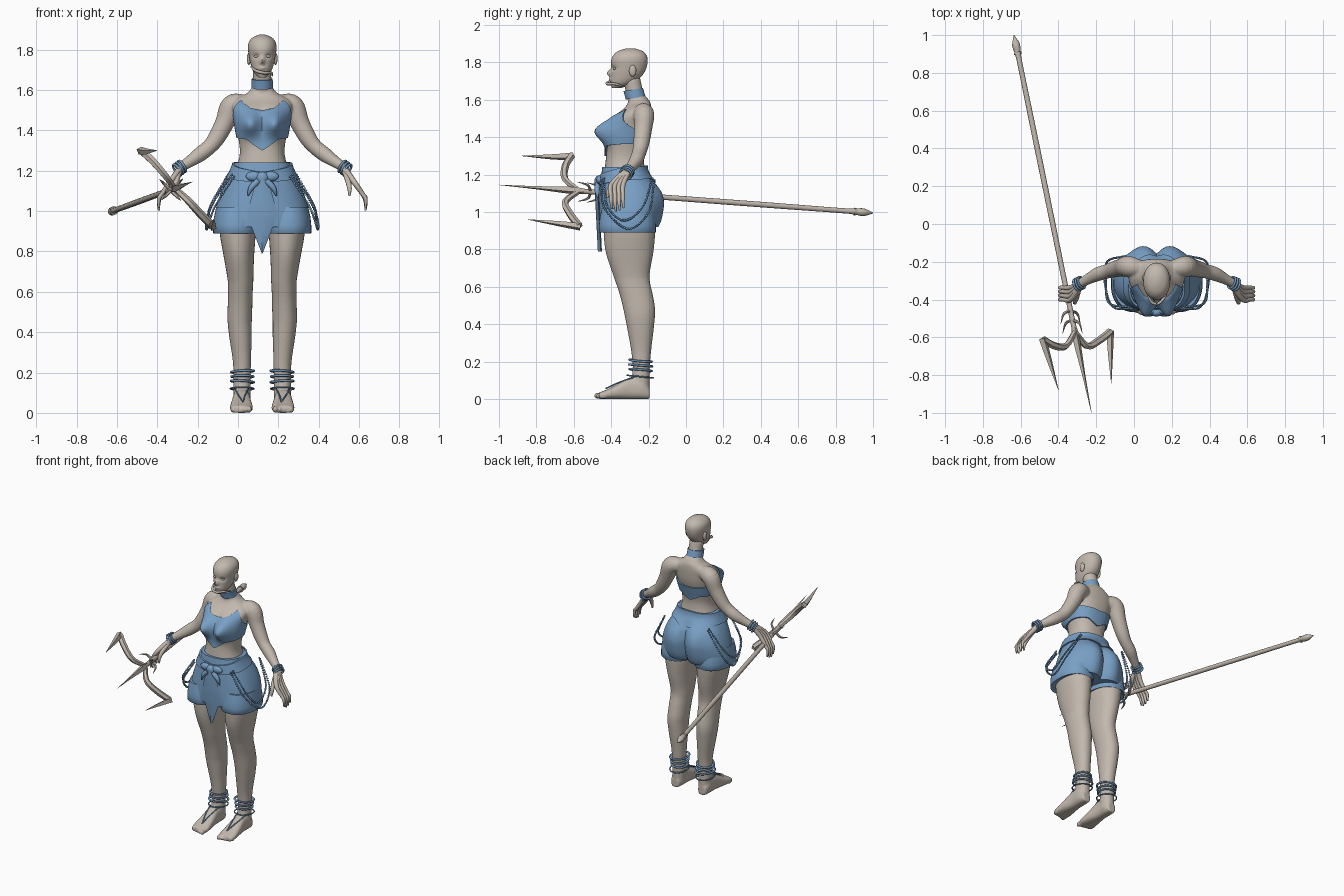
import bpy, bmesh, math
from mathutils import Vector, Matrix

if "Cube" in bpy.data.objects:
    bpy.data.objects.remove(bpy.data.objects["Cube"])

CX = 0.12          # the figure stands beside the origin
SIDES = (1, -1)


def material(name, r, g, b):
    m = bpy.data.materials.new(name)
    m.use_nodes = True
    m.diffuse_color = (r, g, b, 1)
    m.node_tree.nodes["Principled BSDF"].inputs["Base Color"].default_value = (r, g, b, 1)
    return m


SKIN = material("warm grey", .54, .48, .42)
BLUE = material("steel blue", .19, .35, .56)


# ---------- helpers ----------
def at(rows, k):
    """Smoothly interpolate table rows; the first column is the key."""
    last = len(rows) - 1
    k = min(max(k, rows[0][0]), rows[last][0])
    i = max(j for j in range(last) if rows[j][0] <= k)
    p, q = rows[i], rows[i + 1]
    h = q[0] - p[0]
    t = (k - p[0]) / h

    def slope(j, c):
        lo, hi = rows[max(j - 1, 0)], rows[min(j + 1, last)]
        return (hi[c] - lo[c]) / (hi[0] - lo[0])
    return [(1 + 2 * t) * (1 - t) ** 2 * p[c] + t * t * (3 - 2 * t) * q[c]
            + h * t * (1 - t) * ((1 - t) * slope(i, c) - t * slope(i + 1, c))
            for c in range(1, len(p))]


def linear(pairs, k):
    for (a, u), (b, v) in zip(pairs, pairs[1:]):
        if k <= b:
            return u + (v - u) * (k - a) / (b - a)
    return pairs[-1][1]


def loft(bm, rings, cap=True):
    vs = [[bm.verts.new(p) for p in r] for r in rings]
    n = len(vs[0])
    for r, s in zip(vs, vs[1:]):
        for j in range(n):
            bm.faces.new((r[j], r[(j + 1) % n], s[(j + 1) % n], s[j]))
    if cap:
        bm.faces.new(vs[0][::-1])
        bm.faces.new(vs[-1])


def tube(bm, pts, n=10, steps=5, side=1):
    """Round tube through (x, y, z, radius) points."""
    rows = [(i, side * p[0], *p[1:]) for i, p in enumerate(pts)]
    path = [at(rows, i / steps) for i in range((len(pts) - 1) * steps + 1)]
    c = [Vector(p[:3]) for p in path]
    u, rings = Vector((.3, .2, .9)), []
    for i, p in enumerate(path):
        t = (c[min(i + 1, len(c) - 1)] - c[max(i - 1, 0)]).normalized()
        u = (u - t * u.dot(t)).normalized()
        w = t.cross(u)
        rings.append([c[i] + p[3] * (u * math.cos(a) + w * math.sin(a)) for a in angles(n)])
    loft(bm, rings)


def ball(bm, loc, size, div=3):
    bmesh.ops.create_icosphere(bm, subdivisions=div, radius=1,
                               matrix=Matrix.Translation(loc) @ Matrix.Diagonal((*size, 1)))


def angles(n):
    return [2 * math.pi * j / n for j in range(n)]


def power(v, e):
    return math.copysign(abs(v) ** (2 / e), v)


def gauss(v, s):
    return math.exp(-(v / s) ** 2)


def finish(name, bm, mat, x=CX):
    bmesh.ops.recalc_face_normals(bm, faces=bm.faces)
    me = bpy.data.meshes.new(name)
    bm.to_mesh(me)
    bm.free()
    me.materials.append(mat)
    ob = bpy.data.objects.new(name, me)
    bpy.context.collection.objects.link(ob)
    ob.location.x = x
    bpy.ops.object.select_all(action='DESELECT')
    ob.select_set(True)
    bpy.context.view_layer.objects.active = ob
    bpy.ops.object.shade_smooth_by_angle(angle=math.radians(50))
    return ob


def section(rows, a, z, off=0, e=2.3):
    """Point on a body slice: rows hold z, half width, front y, back y."""
    hw, yf, yb = at(rows, z)
    return Vector(((hw + off) * power(math.cos(a), e),
                   (yf + yb) / 2 + ((yb - yf) / 2 + off) * power(math.sin(a), e), z))


def levels(lo, hi, n):
    return [lo + (hi - lo) * i / n for i in range(n + 1)]


def band(name, shape, top, bottom, off, n=72, rows=16):
    """Garment following a body shape between two edge height functions."""
    def ring(t, o):
        out = []
        for a in angles(n):
            d = abs(math.atan2(math.cos(a), -math.sin(a)))   # angle away from the front
            lo, hi = linear(bottom, d), linear(top, d)
            out.append(shape(a, lo + (hi - lo) * t, o))
        return out
    bm = bmesh.new()
    loft(bm, [ring(0, 0)] + [ring(t, off) for t in levels(0, 1, rows)] + [ring(1, 0)], False)
    return finish(name, bm, BLUE)


# ---------- body ----------
TORSO = [(1.18, .14, -.44, -.21), (1.27, .113, -.43, -.225), (1.32, .112, -.425, -.225),
         (1.4, .126, -.42, -.205), (1.46, .136, -.405, -.19), (1.52, .148, -.37, -.185),
         (1.555, .13, -.33, -.185), (1.585, .075, -.31, -.19), (1.62, .045, -.305, -.215)]
LEG = [(.03, .04, -.29, -.195), (.1, .042, -.29, -.195), (.18, .042, -.285, -.193),
       (.27, .046, -.295, -.185), (.38, .056, -.315, -.172), (.48, .061, -.335, -.165),
       (.56, .061, -.355, -.178), (.65, .063, -.385, -.195), (.78, .076, -.428, -.175),
       (.88, .088, -.44, -.165), (.98, .09, -.44, -.165)]
LEG_X = [(0, .1), (.25, .1), (.45, .112), (.65, .107), (.78, .116), (1, .128)]
FOOT = [(-.465, .05, .035), (-.43, .057, .048), (-.37, .052, .078), (-.3, .043, .115),
        (-.23, .041, .11), (-.195, .028, .06)]
ARM = [(.09, -.235, 1.535, .045), (.15, -.225, 1.52, .056), (.185, -.23, 1.44, .048),
       (.225, -.24, 1.365, .043), (.26, -.25, 1.32, .038), (.31, -.265, 1.28, .037),
       (.36, -.29, 1.245, .029), (.415, -.32, 1.21, .022)]


def torso(a, z, off=0):
    p = section(TORSO, a, z, off)
    front = max(0, -math.sin(a)) ** .5
    p.y -= front * .078 * gauss(abs(p.x) - .065, .05) * gauss(z - 1.435, .06)
    return p


body = bmesh.new()
loft(body, [[torso(a, z) for a in angles(64)] for z in levels(1.18, 1.62, 40)])
tube(body, [(0, -.245, 1.54, .05), (0, -.27, 1.62, .046), (0, -.29, 1.71, .045)], 24)
for s in SIDES:
    tube(body, ARM, 20, side=s)
    loft(body, [[section(LEG, a, z, 0, 2.1) + Vector((s * linear(LEG_X, z), 0, 0)) for a in angles(32)]
                for z in levels(.03, .98, 40)])
    foot = []
    for y in levels(-.465, -.195, 16):
        hw, h = at(FOOT, y)
        foot.append([(s * .103 + hw * power(math.cos(a), 2.6), y, h / 2 * (1 + power(math.sin(a), 2.6)))
                     for a in angles(24)])
    loft(body, foot)
    for j in range(5):
        r = .018 - .002 * j
        ball(body, (s * (.064 + .021 * j), -.468 + .007 * j, r), (r * .75, r * 1.4, r), 2)
skin = finish("body", body, SKIN)
remesh = skin.modifiers.new("blend", 'REMESH')
remesh.mode = 'VOXEL'
remesh.voxel_size = .006
remesh.use_smooth_shade = True
soften = skin.modifiers.new("soften", 'SMOOTH')
soften.iterations = 4

# ---------- head ----------
HEAD = [(1.662, .018, -.395, -.35), (1.68, .036, -.402, -.3), (1.7, .048, -.403, -.265),
        (1.735, .059, -.402, -.23), (1.77, .066, -.4, -.212), (1.81, .071, -.4, -.205),
        (1.84, .065, -.387, -.212), (1.862, .045, -.36, -.235), (1.875, .014, -.32, -.275)]


def face(a, z):
    p = section(HEAD, a, z, 0, 2.1)
    if math.sin(a) < 0:
        p.y -= .022 * gauss(p.x, .011) * gauss(z - 1.742, .018) + .008 * gauss(p.x, .02) * gauss(z - 1.708, .009)
        p.y += .01 * gauss(abs(p.x) - .03, .016) * gauss(z - 1.768, .012)
    return p


head = bmesh.new()
loft(head, [[face(a, z) for a in angles(64)] for z in levels(1.662, 1.875, 48)])
for s in SIDES:
    ball(head, (s * .066, -.285, 1.755), (.01, .02, .032), 2)
    ball(head, (s * .029, -.382, 1.767), (.014, .009, .007), 2)
finish("head", head, SKIN)
strap = bmesh.new()
tube(strap, [(-.055, -.34, 1.715, .004), (-.03, -.41, 1.695, .008), (.01, -.42, 1.685, .008),
             (.045, -.38, 1.685, .007), (.05, -.33, 1.67, .003)], 8)
finish("chin_strap", strap, SKIN)

# ---------- hands ----------
for s, label in zip(SIDES, ("left", "right")):
    hand = bmesh.new()
    for j in range(4):
        y = -.4 + .021 * j
        drop = .012 * abs(j - 1.3)
        tube(hand, [(.405, -.33 + .007 * j, 1.215, .016), (.455, y, 1.145, .014), (.497, y, 1.085, .011),
                    (.512, y, 1.045 + drop, .01), (.512, y + .004, 1.0 + drop, .005)], 10, side=s)
    tube(hand, [(.41, -.335, 1.2, .015), (.425, -.39, 1.15, .014), (.433, -.415, 1.11, .011),
                (.432, -.42, 1.075, .005)], side=s)
    finish(label + "_hand", hand, SKIN)

# ---------- clothes ----------
band("top_garment", torso, [(0, 1.5), (.35, 1.512), (.8, 1.55), (1.2, 1.49), (1.8, 1.44), (3.2, 1.42)],
     [(0, 1.3), (.6, 1.355), (1.6, 1.365), (2.6, 1.36), (3.2, 1.32)], .009)

SHORTS = [(.92, .235, -.462, -.16), (.95, .238, -.465, -.145), (1, .231, -.465, -.133),
          (1.06, .216, -.463, -.128), (1.12, .193, -.46, -.145), (1.18, .162, -.455, -.185),
          (1.22, .144, -.45, -.21), (1.26, .133, -.445, -.215)]


def hips(a, z, off=0):
    p = section(SHORTS, a, z, off, 2.4)
    if math.sin(a) > 0:
        amount = min(1, max(0, (1.2 - z) / .1))
        p.y += amount * (.016 * gauss(abs(p.x) - .085, .05) - .03 * gauss(p.x, .025))
    return p


shorts = bmesh.new()
loft(shorts, [[hips(a, z) for a in angles(72)] for z in levels(.92, 1.24, 28)])
for s in SIDES:
    cuff = []
    for z, g in ((.9, .02), (.89, .002), (.892, 0), (.93, 0), (.97, .004), (1.02, .015)):
        cuff.append([(s * .128 + (.115 - g) * power(math.cos(a), 2.2),
                      -.313 + (.152 - g) * power(math.sin(a), 2.2), z) for a in angles(40)])
    loft(shorts, cuff)
finish("shorts", shorts, BLUE)
band("sash", hips, [(0, 1.195), (.8, 1.215), (1.6, 1.24), (3.2, 1.25)],
     [(0, 1.14), (.8, 1.155), (1.6, 1.17), (2.6, 1.18), (3.2, 1.15)], .01, rows=6)

knot = bmesh.new()
ball(knot, (0, -.468, 1.165), (.03, .022, .03))
for s in SIDES:
    ball(knot, (s * .042, -.462, 1.172), (.04, .018, .024))
    tube(knot, [(.02, -.472, 1.15, .016), (.055, -.475, 1.115, .014), (.07, -.472, 1.075, .003)], side=s)
finish("sash_knot", knot, BLUE)

# Front cloth: a creased, pointed panel
cloth = bmesh.new()
rings = []
for z, w in ((1.16, .03), (1.1, .045), (1.04, .062), (.98, .075), (.9, .045), (.79, .002)):
    y = -.482 + .05 * (1.16 - z)
    rings.append([(-w, y + .008, z), (0, y - .008, z), (w, y + .008, z), (0, y + .014, z)])
loft(cloth, rings)
finish("front_cloth", cloth, BLUE)


# ---------- jewellery ----------
def ring(name, loc, major, minor, axis=(0, 0, 1), stretch=1):
    bpy.ops.mesh.primitive_torus_add(major_radius=major, minor_radius=minor, major_segments=32,
                                     minor_segments=8, location=(loc[0] + CX, *loc[1:]),
                                     rotation=Vector(axis).to_track_quat('Z', 'Y').to_euler())
    ob = bpy.context.object
    ob.name = name
    ob.scale.y = stretch
    ob.data.materials.append(BLUE)
    bpy.ops.object.shade_smooth_by_angle(angle=math.radians(60))


collar = bmesh.new()
loft(collar, [[(r * math.cos(a), -.275 + r * math.sin(a) - .3 * (z - 1.63), z + .15 * r * math.sin(a))
               for a in angles(32)] for z, r in ((1.61, .045), (1.61, .053), (1.655, .052), (1.655, .044))])
finish("collar", collar, BLUE)

CHAINS = ([(.14, -.45, 1.17), (.235, -.435, 1.02), (.275, -.31, .91), (.262, -.2, 1.0), (.17, -.17, 1.17)],
          [(.15, -.44, 1.18), (.25, -.42, 1.03), (.268, -.33, .955), (.255, -.23, 1.03), (.17, -.18, 1.18)])
for s, label in zip(SIDES, ("left_", "right_")):
    beads, cord = bmesh.new(), bmesh.new()
    for chain in CHAINS:
        rows = [(i, *p) for i, p in enumerate(chain)]
        for t in levels(0, 4, 56):
            x, y, z = at(rows, t)
            ball(beads, (s * x, y, z), (.007, .007, .007), 1)
    finish(label + "hip_beads", beads, BLUE)
    for j in range(3):
        ring(label + "anklet", (s * .098, -.243, .155 + .025 * j), .054, .006, (s * .05 * (j - 1), .08, 1), 1.15)
        ring(label + "bracelet", (s * (.398 + .012 * j), -.31 - .006 * j, 1.221 - .009 * j), .032, .006,
             (s * .8, -.35, -.5))
    ring(label + "ankle_cord", (s * .1, -.245, .12), .058, .004, (0, .1, 1), 1.2)
    for x in (.07, .135):
        tube(cord, [(x, -.28, .117, .004), ((x + .1) / 2, -.36, .088, .004), (.095, -.43, .056, .004)], 6, side=s)
    finish(label + "toe_cord", cord, BLUE)


# ---------- trident ----------
def shaft(y, r):
    return (-.43 - .205 * y, y, 1.07 - .075 * y, r)


pole = bmesh.new()
tube(pole, [shaft(y, r) for y, r in ((1, .002), (.95, .021), (.91, .017), (.9, .022), (.87, .014),
                                     (.4, .015), (-.3, .014), (-.6, .014))], 12, 3)
finish("trident_pole", pole, SKIN, 0)

prongs = bmesh.new()
tube(prongs, [shaft(y, r) for y, r in ((-.55, .016), (-.62, .02), (-.8, .009), (-1, .001))], 4)
for path in ([shaft(-.57, .014), (-.36, -.645, 1.175, .018), (-.42, -.645, 1.245, .02), (-.48, -.612, 1.3, .02)],
             [shaft(-.57, .014), (-.25, -.645, 1.055, .018), (-.19, -.62, .99, .02), (-.125, -.57, .925, .02)]):
    tube(prongs, path, 6)
tube(prongs, [(-.485, -.605, 1.3, .02), (-.455, -.7, 1.295, .016), (-.4, -.878, 1.3, .001)], 4)
tube(prongs, [(-.125, -.565, .92, .02), (-.125, -.66, .935, .016), (-.12, -.845, .96, .001)], 4)
for dx, dz, y in ((-.7, .7, -.46), (.7, -.7, -.46), (.7, .7, -.51), (-.7, -.7, -.51)):
    b = Vector(shaft(y, 0)[:3])
    out = Vector((dx, 0, dz))
    tube(prongs, [(*b, .009), (*(b + out * .05 + Vector((0, -.015, 0))), .007),
                  (*(b + out * .075 + Vector((0, -.07, 0))), .001)], 6)
finish("trident_prongs", prongs, SKIN, 0)
